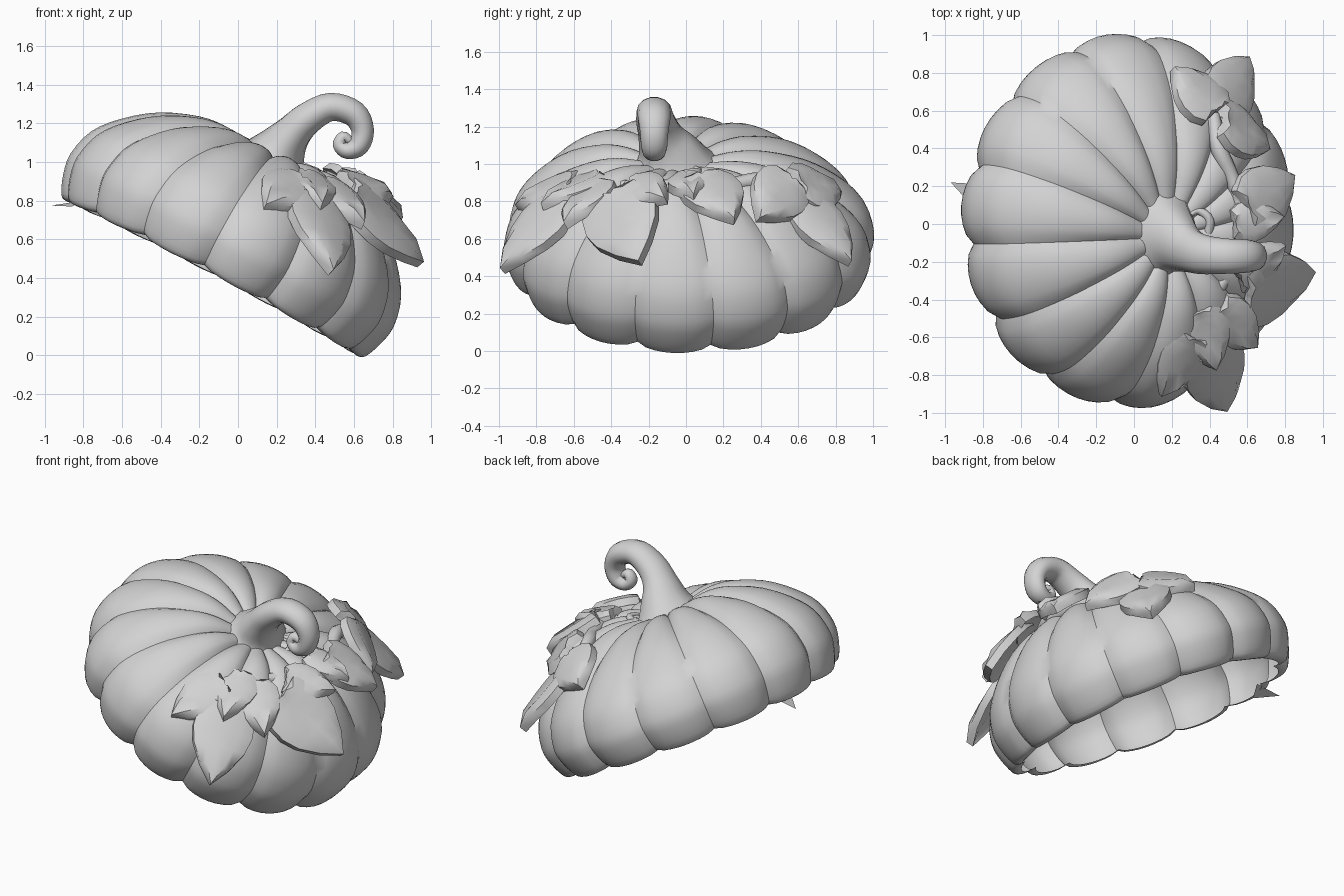
import bpy, bmesh, math, random
from mathutils import Vector, Matrix

if "Cube" in bpy.data.objects:
    bpy.data.objects.remove(bpy.data.objects["Cube"])

random.seed(4)
grey = bpy.data.materials.new("plain_grey")
grey.diffuse_color = (0.65, 0.65, 0.65, 1)
grey.use_nodes = True
grey.node_tree.nodes["Principled BSDF"].inputs["Base Color"].default_value = grey.diffuse_color


def finish(name, bm, angle=35):
    bmesh.ops.recalc_face_normals(bm, faces=bm.faces)
    me = bpy.data.meshes.new(name)
    bm.to_mesh(me)
    bm.free()
    ob = bpy.data.objects.new(name, me)
    bpy.context.collection.objects.link(ob)
    me.materials.append(grey)
    bpy.ops.object.select_all(action='DESELECT')
    ob.select_set(True)
    bpy.context.view_layer.objects.active = ob
    bpy.ops.object.shade_smooth_by_angle(angle=math.radians(angle))
    return ob


def spline(points, steps):
    """Smooth curve through points of any dimension."""
    pts = [Vector(p) for p in points]
    pts = [2 * pts[0] - pts[1]] + pts + [2 * pts[-1] - pts[-2]]
    out = []
    for a, b, c, d in zip(pts, pts[1:], pts[2:], pts[3:]):
        for i in range(steps):
            t = i / steps
            out.append(0.5 * (2 * b + (c - a) * t + (2 * a - 5 * b + 4 * c - d) * t * t
                              + (3 * b - a - 3 * c + d) * t ** 3))
    return out + [pts[-2]]


def bridge(bm, rings):
    for a, b in zip(rings, rings[1:]):
        for i in range(len(a)):
            j = (i + 1) % len(a)
            bm.faces.new((a[i], a[j], b[j], b[i]))


def tube(name, points, sides=12, flute=0.0, squash=1.0):
    """Tapering tube; each point is x, y, z, radius."""
    path = spline(points, 4)
    bm = bmesh.new()
    rings = []
    for i, p in enumerate(path):
        c = p.to_3d()
        d = (path[min(i + 1, len(path) - 1)].to_3d() - path[max(i - 1, 0)].to_3d()).normalized()
        side = Vector((0, 1, 0)) if squash != 1 else d.cross(Vector((0, 0, 1)))
        side = (side - d * side.dot(d)).normalized()
        up = d.cross(side)
        ring = []
        for k in range(sides):
            a = 2 * math.pi * k / sides
            r = p[3] * (1 + (flute if k % 2 else 0) * max(0, 1 - i / 10))
            ring.append(bm.verts.new(c + side * math.cos(a) * r * squash + up * math.sin(a) * r))
        rings.append(ring)
    bridge(bm, rings)
    bm.faces.new(rings[0])
    bm.faces.new(rings[-1])
    return finish(name, bm, 50)


# Ribbed, tilted, hollow pumpkin shell with a tucked-under rim
RIBS, SEG = 14, 8
tilt = Matrix.Translation((-0.115, 0.02, 0.42)) @ Matrix.Rotation(math.radians(28), 4, 'Y')
profile = spline([(0.83, -0.025), (0.86, -0.03), (0.895, -0.01), (0.935, 0.09), (0.95, 0.2),
                  (0.91, 0.35), (0.805, 0.48), (0.65, 0.60), (0.46, 0.68), (0.32, 0.70),
                  (0.2, 0.685), (0.1, 0.665), (0.02, 0.66)], 3)
swell = [random.uniform(-0.01, 0.012) for _ in range(RIBS)]
bm = bmesh.new()
rings = []
for r, h in profile:
    ring = []
    for k in range(RIBS * SEG):
        rib, t = divmod(k, SEG)
        bulge = math.sin(math.pi * t / SEG) ** 0.6 if t else 0.0
        a = 2 * math.pi * (k / SEG + 0.3) / RIBS
        rad = r * (1 - 0.05 * (1 - bulge) + swell[rib] * bulge)
        z = h - 0.035 * (1 - bulge) * math.sin(math.pi * min(1, r / 0.9))
        if h > 0.3:                               # fuller shoulder under the leaves
            z += 0.045 * max(0, math.cos(a)) ** 0.7 * math.sin(math.pi * min(1, r / 0.9))
        low = max(0, 1 - max(h, 0) / 0.25)        # lift the rim at the grooves and sides
        z += low * (0.03 * (1 - bulge) + 0.02 * math.sin(a) ** 2)
        y = rad * math.sin(a) * 1.05 - 0.09 * (1 - r / 0.95)
        ring.append(bm.verts.new(tilt @ Vector((rad * math.cos(a), y, z))))
    rings.append(ring)
bridge(bm, rings)
bm.faces.new(rings[-1])
finish("pumpkin_shell", bm, 40)

# Flared stem ending in a small curl
tube("curled_stem", [(0.15, -0.07, 0.95, 0.21), (0.21, -0.09, 1.05, 0.14), (0.275, -0.13, 1.14, 0.10),
                     (0.36, -0.16, 1.225, 0.085), (0.48, -0.17, 1.285, 0.075),
                     (0.60, -0.17, 1.25, 0.07), (0.645, -0.17, 1.165, 0.06),
                     (0.625, -0.17, 1.085, 0.055), (0.565, -0.17, 1.06, 0.045),
                     (0.525, -0.17, 1.09, 0.036), (0.545, -0.17, 1.13, 0.03),
                     (0.58, -0.17, 1.11, 0.022)], 14, 0.12, 1.25)

# Vine running under the leaves
tube("leaf_vine", [(0.26, -0.66, 0.84, 0.03), (0.36, -0.48, 0.89, 0.04), (0.46, -0.32, 0.88, 0.035),
                   (0.57, -0.15, 0.87, 0.045), (0.58, 0.05, 0.88, 0.045), (0.52, 0.24, 0.89, 0.04),
                   (0.45, 0.40, 0.91, 0.045), (0.42, 0.58, 0.86, 0.035)], 8)
tube("vine_tendril", [(0.38, -0.10, 0.92, 0.025), (0.40, 0.02, 0.95, 0.025),
                      (0.34, 0.07, 0.96, 0.02), (0.30, 0.05, 0.98, 0.012)], 8)

# Half outline of a leaf: distance along the leaf, half width
OUTLINE = [(0.0, 0.12), (-0.03, 0.34), (0.14, 0.48), (0.36, 0.5), (0.56, 0.43), (0.80, 0.24)]


def leaf(name, base, tip, width, facing=None, thick=0.05):
    """Broad pointed leaf, arched over its middle vein, extruded downward."""
    base, tip = Vector(base), Vector(tip)
    along = tip - base
    out = Vector(facing) if facing else (base + tip) / 2 - Vector((0.05, 0, 0.25))
    across = out.cross(along).normalized()
    out = along.cross(across).normalized()
    out = out if out.z > 0 else -out
    bm = bmesh.new()

    def put(t, w, lift):
        return bm.verts.new(base + along * t + across * w * width + out * lift)

    end = put(1, 0, -0.01)
    spine = [put(max(t, 0.02 + 0.05 * i), 0, 0.02) for i, (t, w) in enumerate(OUTLINE)]
    for s in (1, -1):
        mid = [put(max(t, 0.04 * i), s * w * 0.55, 0.03) for i, (t, w) in enumerate(OUTLINE)]
        edge = [put(t, s * w, 0.0) for t, w in OUTLINE]
        for inner, outer in ((spine, mid), (mid, edge)):
            for i in range(len(OUTLINE) - 1):
                bm.faces.new((inner[i], inner[i + 1], outer[i + 1], outer[i]))
            bm.faces.new((inner[-1], end, outer[-1]))
    new = bmesh.ops.extrude_face_region(bm, geom=bm.faces[:])["geom"]
    for v in new:
        if isinstance(v, bmesh.types.BMVert):
            v.co -= out * thick
    finish(name, bm, 45)


LEAVES = [
    ("front_upper_leaf", (0.33, -0.60, 0.91), (0.15, -0.92, 0.79), 0.30),
    ("front_inner_leaf", (0.34, -0.46, 0.94), (0.44, -0.78, 0.80), 0.28),
    ("front_lower_leaf", (0.40, -0.66, 0.83), (0.50, -1.00, 0.45), 0.37, (0.8, -0.9, 0.6)),
    ("right_low_leaf", (0.60, -0.40, 0.84), (0.97, -0.26, 0.49), 0.42),
    ("right_front_leaf", (0.44, -0.46, 0.90), (0.66, -0.66, 0.70), 0.28),
    ("right_small_leaf", (0.56, -0.30, 0.90), (0.81, -0.12, 0.83), 0.25),
    ("right_middle_leaf", (0.60, 0.08, 0.94), (0.86, 0.26, 0.72), 0.34),
    ("right_inner_leaf", (0.53, 0.00, 0.94), (0.80, 0.04, 0.85), 0.22),
    ("back_middle_leaf", (0.48, 0.56, 0.92), (0.73, 0.40, 0.72), 0.32),
    ("back_low_leaf", (0.46, 0.62, 0.82), (0.62, 0.89, 0.49), 0.32, (0.9, 0.6, 0.6)),
    ("back_upper_leaf", (0.44, 0.60, 0.90), (0.22, 0.84, 0.86), 0.33),
]
for item in LEAVES:
    leaf(*item)

# Loose flat scrap hanging from the left rim
bm = bmesh.new()
bm.faces.new([bm.verts.new(p) for p in ((-0.97, 0.22, 0.775), (-0.80, 0.21, 0.80), (-0.86, 0.10, 0.77))])
finish("rim_scrap", bm)
